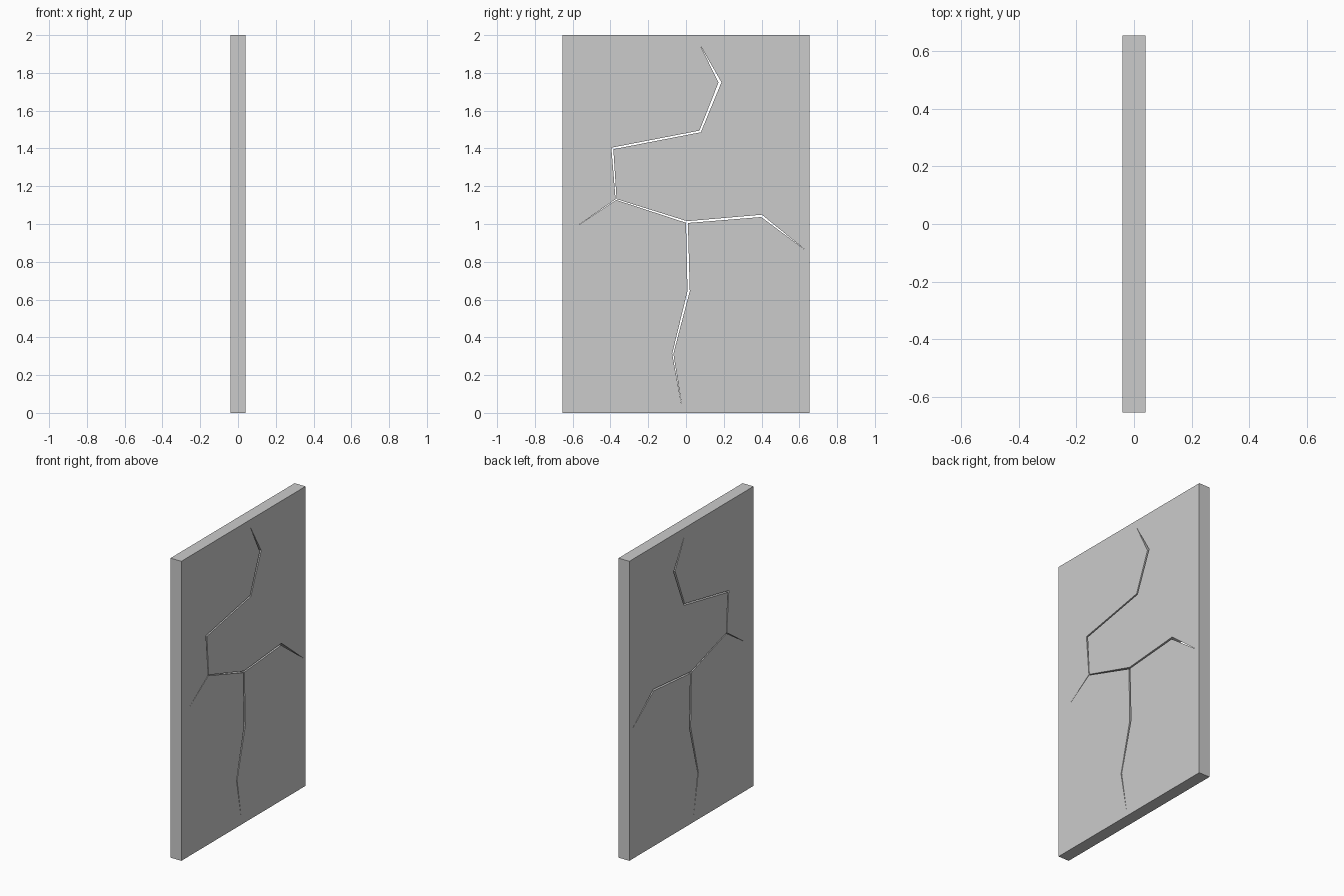
import bpy, math
from mathutils import Vector

if "Cube" in bpy.data.objects:
    bpy.data.objects.remove(bpy.data.objects["Cube"])

HALF_THICK, HALF_W, HEIGHT = 0.04, 0.655, 2.0

# Crack nodes: (y, z, half width); tips have zero width
nodes = [(0.07, 1.955, 0), (0.18, 1.75, .007), (0.075, 1.49, .005),
         (-0.39, 1.40, .005), (-0.37, 1.13, .0025), (-0.575, 0.99, 0),
         (0.005, 1.01, .005), (0.40, 1.043, .006), (0.635, 0.86, 0),
         (0.014, 0.645, .006), (-0.07, 0.313, .003), (-0.02, 0.025, 0)]
links = [(0, 1), (1, 2), (2, 3), (3, 4), (4, 5), (4, 6),
         (6, 7), (7, 8), (6, 9), (9, 10), (10, 11)]
pos = [Vector(n[:2]) for n in nodes]
near = {i: [] for i in range(len(nodes))}
for a, b in links:
    near[a].append(b)
    near[b].append(a)


def angle(a, b):
    d = pos[b] - pos[a]
    return math.atan2(d.y, d.x)


def left_normal(a, b):
    d = (pos[b] - pos[a]).normalized()
    return Vector((-d.y, d.x))


def crack_outline():
    """Walk round the branching crack, offsetting each corner to the left."""
    outline, a, b = [], 0, 1
    while True:
        others = [n for n in near[b] if n != a]
        if others:
            c = min(others, key=lambda n: (angle(b, a) - angle(b, n)) % math.tau)
            n1, n2 = left_normal(a, b), left_normal(b, c)
            outline.append(pos[b] + (n1 + n2) * nodes[b][2] / (1 + n1.dot(n2)))
        else:
            c = a
            outline.append(pos[b])
        a, b = b, c
        if (a, b) == (0, 1):
            return outline


def add_loop(curve, pts):
    s = curve.splines.new('POLY')
    s.points.add(len(pts) - 1)
    for p, q in zip(s.points, pts):
        p.co = (q[0], q[1], 0, 1)
    s.use_cyclic_u = True
    s.use_smooth = False


# Slab with the crack cut right through
curve = bpy.data.curves.new("cracked_slab", 'CURVE')
curve.dimensions = '2D'
curve.fill_mode = 'BOTH'
curve.extrude = HALF_THICK
add_loop(curve, [(-HALF_W, 0), (HALF_W, 0), (HALF_W, HEIGHT), (-HALF_W, HEIGHT)])
add_loop(curve, crack_outline())
slab = bpy.data.objects.new("cracked_slab", curve)
slab.rotation_euler = (math.pi / 2, 0, math.pi / 2)
bpy.context.collection.objects.link(slab)
bpy.context.view_layer.objects.active = slab
slab.select_set(True)
bpy.ops.object.convert(target='MESH')
bpy.ops.object.transform_apply(location=False, rotation=True, scale=False)
